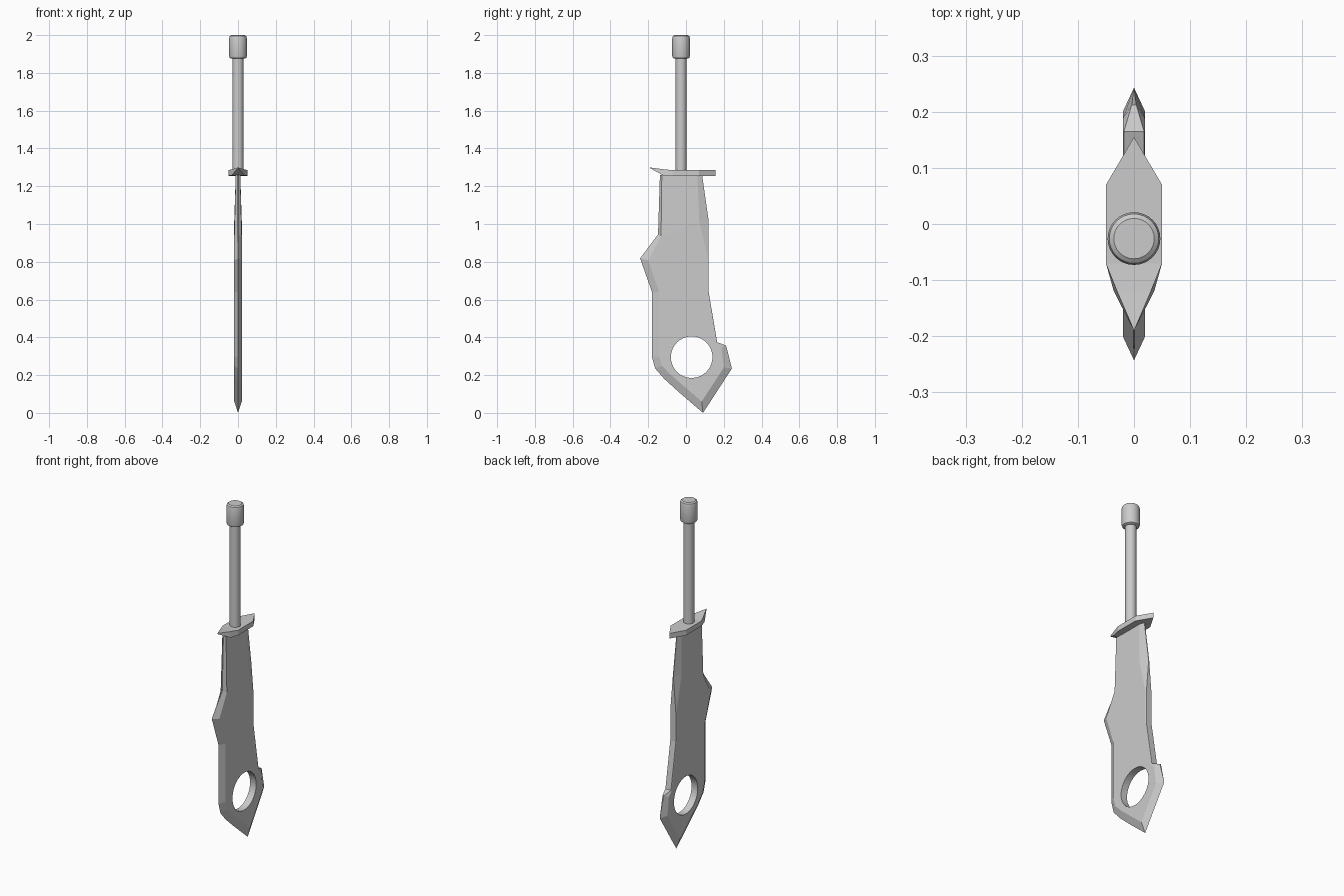
import bpy, bmesh, math

if "Cube" in bpy.data.objects:
    bpy.data.objects.remove(bpy.data.objects["Cube"])


def finish(bm, name, smooth=False):
    bmesh.ops.remove_doubles(bm, verts=bm.verts, dist=1e-5)
    bmesh.ops.recalc_face_normals(bm, faces=bm.faces)
    me = bpy.data.meshes.new(name)
    bm.to_mesh(me)
    bm.free()
    ob = bpy.data.objects.new(name, me)
    bpy.context.collection.objects.link(ob)
    bpy.ops.object.select_all(action='DESELECT')
    ob.select_set(True)
    bpy.context.view_layer.objects.active = ob
    if smooth:
        bpy.ops.object.shade_smooth_by_angle(angle=math.radians(35))
    return ob


def lathe(name, profile, y, sides=32):
    """Capped solid of revolution about a vertical axis; profile is (radius, z)."""
    bm = bmesh.new()
    rings = []
    for r, z in profile:
        rings.append([bm.verts.new((r * math.cos(2 * math.pi * i / sides),
                                    y + r * math.sin(2 * math.pi * i / sides), z))
                      for i in range(sides)])
    for a, b in zip(rings, rings[1:]):
        for i in range(sides):
            j = (i + 1) % sides
            bm.faces.new((a[i], a[j], b[j], b[i]))
    bm.faces.new(rings[0])
    bm.faces.new(rings[-1])
    return finish(bm, name, True)


# Blade outline: edge y, z | flat y, z | half thickness of edge, of flat
blade_pts = [
    (0.085, 1.26, 0.06, 1.26, 0.002, 0.012),
    (-0.138, 1.26, -0.128, 1.26, 0.002, 0.012),
    (-0.148, 0.945, -0.132, 0.935, 0.002, 0.02),
    (-0.243, 0.818, -0.20, 0.808, 0, 0.02),
    (-0.18, 0.64, -0.143, 0.64, 0, 0.02),
    (-0.18, 0.295, -0.143, 0.30, 0, 0.02),
    (-0.163, 0.235, -0.127, 0.25, 0, 0.02),
    (-0.115, 0.18, -0.085, 0.205, 0, 0.02),
    (-0.04, 0.112, -0.015, 0.145, 0, 0.02),
    (0.09, 0.0, 0.083, 0.06, 0, 0.02),
    (0.243, 0.235, 0.20, 0.24, 0, 0.02),
    (0.212, 0.357, 0.187, 0.345, 0.004, 0.02),
    (0.165, 0.374, 0.162, 0.37, 0.018, 0.02),
    (0.12, 0.64, 0.117, 0.64, 0.018, 0.02),
    (0.12, 0.815, 0.117, 0.815, 0.018, 0.02),
    (0.12, 1.015, 0.07, 1.015, 0.002, 0.02),
]
bm = bmesh.new()
n = len(blade_pts)
edge, flat = {}, {}
for s in (-1, 1):
    edge[s] = [bm.verts.new((s * p[4], p[0], p[1])) for p in blade_pts]
    flat[s] = [bm.verts.new((s * p[5], p[2], p[3])) for p in blade_pts]
    for i in range(n):
        j = (i + 1) % n
        bm.faces.new((edge[s][i], edge[s][j], flat[s][j], flat[s][i]))
    bm.faces.new((flat[s][0], flat[s][1], flat[s][2], flat[s][-1]))
    bm.faces.new(flat[s][2:])
for i in range(n):
    j = (i + 1) % n
    bm.faces.new((edge[-1][i], edge[-1][j], edge[1][j], edge[1][i]))
bmesh.ops.dissolve_degenerate(bm, dist=1e-5, edges=bm.edges)
blade = finish(bm, "blade")

# Round hole through the blade
bpy.ops.mesh.primitive_cylinder_add(vertices=40, radius=0.11, depth=0.2,
                                    location=(0, 0.03, 0.295),
                                    rotation=(0, math.pi / 2, 0))
cutter = bpy.context.object
cutter.name = "hole_cutter"
cutter.hide_render = True
mod = blade.modifiers.new("hole", 'BOOLEAN')
mod.operation = 'DIFFERENCE'
mod.solver = 'EXACT'
mod.object = cutter
bpy.context.view_layer.objects.active = blade
bpy.ops.object.modifier_apply(modifier=mod.name)
bpy.data.objects.remove(cutter)

# Guard: sections along y (y, top half width, bottom half width, bottom z, top z)
guard = [(0.155, 0, 0, 1.255, 1.285),
         (0.07, 0.05, 0.05, 1.255, 1.285),
         (-0.07, 0.05, 0.05, 1.255, 1.285),
         (-0.12, 0.03, 0.036, 1.257, 1.29),
         (-0.19, 0, 0, 1.295, 1.299)]
bm = bmesh.new()
rows = [[bm.verts.new(c) for c in ((-b, y, lo), (b, y, lo), (t, y, hi), (-t, y, hi))]
        for y, t, b, lo, hi in guard]
for a, b in zip(rows, rows[1:]):
    for i in range(4):
        j = (i + 1) % 4
        bm.faces.new((a[i], a[j], b[j], b[i]))
finish(bm, "guard")

# Grip and pommel
lathe("grip", [(0.029, 1.27), (0.029, 1.89)], -0.026)
lathe("pommel", [(0.038, 1.876), (0.044, 1.88), (0.047, 1.89), (0.047, 1.982),
                 (0.044, 1.994), (0.036, 2.0)], -0.026)
